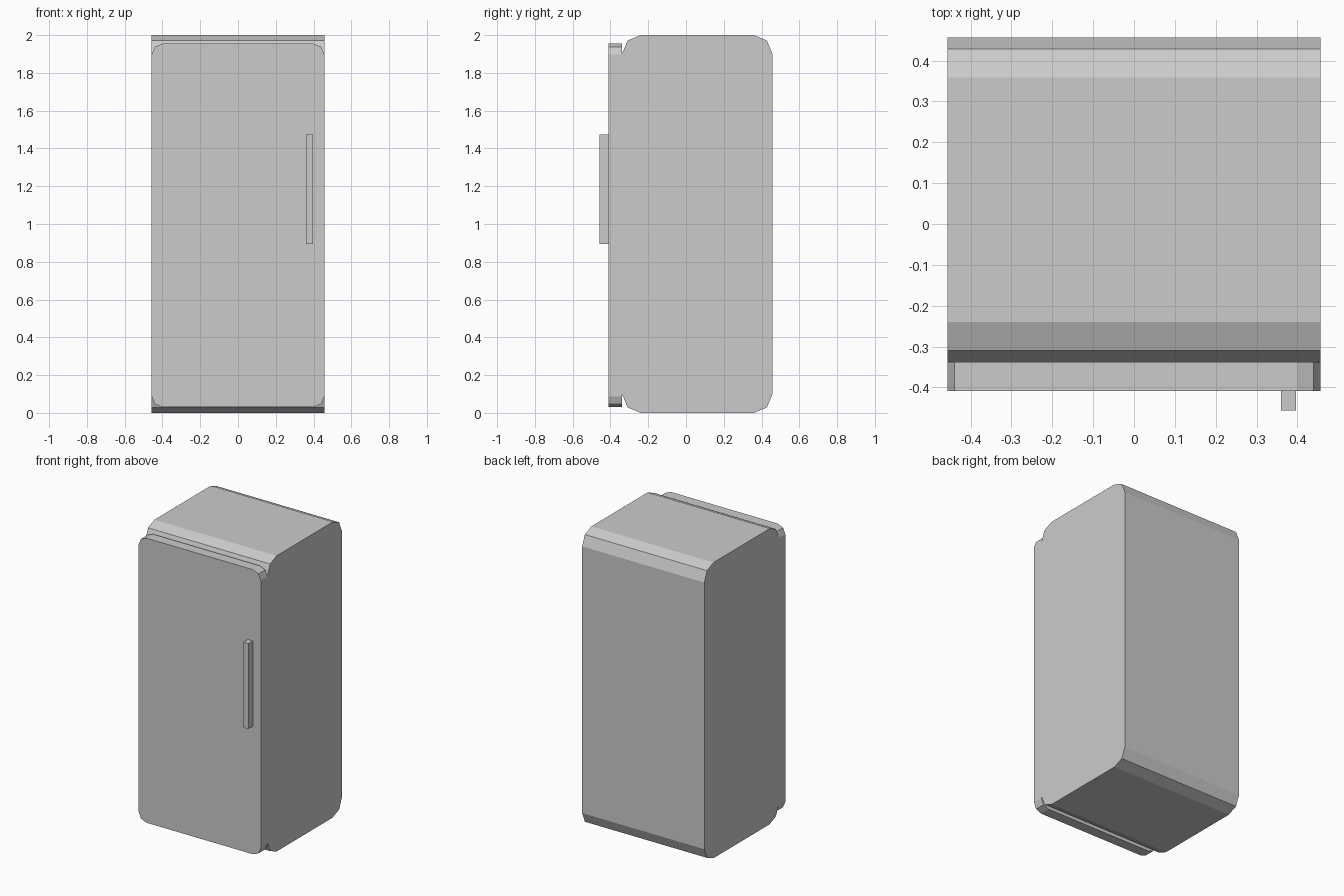
import bpy
import math

if "Cube" in bpy.data.objects:
    bpy.data.objects.remove(bpy.data.objects["Cube"])

grey = bpy.data.materials.new("light grey")
grey.diffuse_color = (0.6, 0.6, 0.6, 1.0)
grey.use_nodes = True
grey.node_tree.nodes["Principled BSDF"].inputs["Base Color"].default_value = grey.diffuse_color


def rounded_rect(a0, a1, b0, b1, r, segs=2):
    """Outline of a rectangle with faceted round corners."""
    pts = []
    corners = [(a1 - r, b1 - r, 0), (a0 + r, b1 - r, 90),
               (a0 + r, b0 + r, 180), (a1 - r, b0 + r, 270)]
    for ca, cb, start in corners:
        for i in range(segs + 1):
            t = math.radians(start + 90 * i / segs)
            pts.append((ca + r * math.cos(t), cb + r * math.sin(t)))
    return pts


def prism(name, low, high):
    """Solid between two matching outlines."""
    n = len(low)
    faces = [tuple(reversed(range(n))), tuple(range(n, 2 * n))]
    faces += [(i, (i + 1) % n, n + (i + 1) % n, n + i) for i in range(n)]
    mesh = bpy.data.meshes.new(name)
    mesh.from_pydata(low + high, [], faces)
    mesh.materials.append(grey)
    obj = bpy.data.objects.new(name, mesh)
    bpy.context.collection.objects.link(obj)
    return obj


HALF = 0.457

# Cabinet: side profile rounded front and back, extruded across the width
side = rounded_rect(-0.338, HALF, 0.0, 2.0, 0.098)
prism("cabinet", [(-HALF, y, z) for y, z in side],
      [(HALF, y, z) for y, z in side])

# Door: front outline with rounded corners, extruded in depth
front = rounded_rect(-HALF, HALF, 0.03, 1.955, 0.058)
prism("door", [(x, -0.338, z) for x, z in front],
      [(x, -0.409, z) for x, z in front])

# Handle: upright bar on the door
bar = [(0.36, -0.457), (0.397, -0.457), (0.397, -0.409), (0.36, -0.409)]
prism("handle", [(x, y, 0.895) for x, y in bar],
      [(x, y, 1.473) for x, y in bar])
